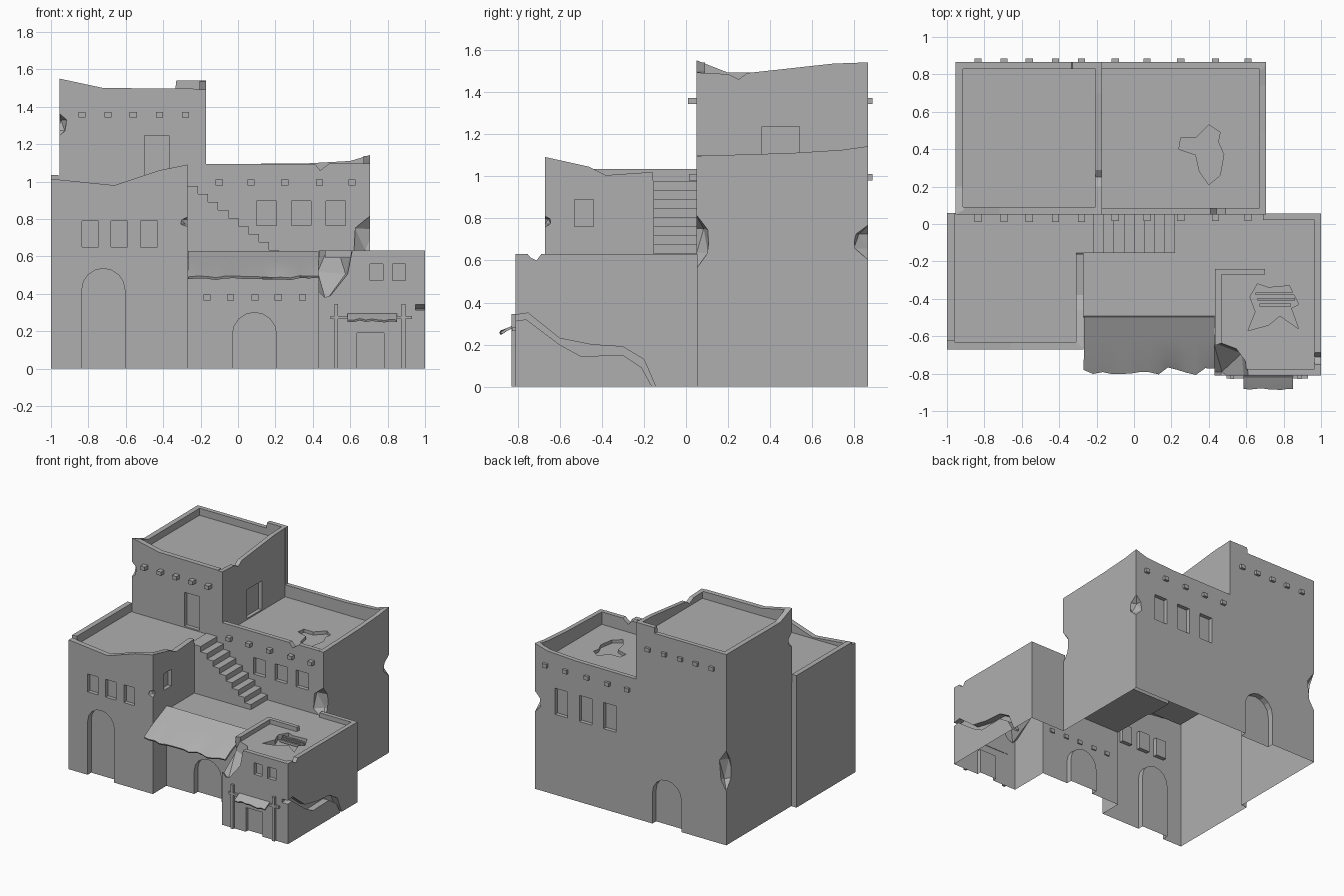
import bpy, bmesh, math, random
from mathutils import Vector

if "Cube" in bpy.data.objects:
    bpy.data.objects.remove(bpy.data.objects["Cube"])
random.seed(4)

stone = bpy.data.materials.new('grey_stone')
stone.diffuse_color = (.43, .43, .43, 1)
stone.use_nodes = True
stone.node_tree.nodes["Principled BSDF"].inputs["Base Color"].default_value = stone.diffuse_color


def finish(name, bm):
    bmesh.ops.recalc_face_normals(bm, faces=bm.faces[:])
    me = bpy.data.meshes.new(name)
    bm.to_mesh(me)
    bm.free()
    me.materials.append(stone)
    ob = bpy.data.objects.new(name, me)
    bpy.context.collection.objects.link(ob)
    return ob


def prism(name, pts, axis, lo, hi):
    """Extrude a 2D outline along an axis (x: y,z  y: x,z  z: x,y)."""
    place = {'x': lambda p, d: (d, p[0], p[1]),
             'y': lambda p, d: (p[0], d, p[1]),
             'z': lambda p, d: (p[0], p[1], d)}[axis]
    bm = bmesh.new()
    a = [bm.verts.new(place(p, lo)) for p in pts]
    b = [bm.verts.new(place(p, hi)) for p in pts]
    bm.faces.new(a)
    bm.faces.new(b[::-1])
    for i in range(len(pts)):
        j = (i + 1) % len(pts)
        bm.faces.new((a[i], b[i], b[j], a[j]))
    return finish(name, bm)


def box(name, x0, x1, y0, y1, z0, z1):
    return prism(name, [(x0, y0), (x1, y0), (x1, y1), (x0, y1)], 'z', z0, z1)


def boolean(ob, other, op='DIFFERENCE'):
    m = ob.modifiers.new('bool', 'BOOLEAN')
    m.operation, m.solver, m.object = op, 'EXACT', other
    bpy.context.view_layer.objects.active = ob
    bpy.ops.object.modifier_apply(modifier=m.name)
    bpy.data.objects.remove(other)


def trim(ob, profile, axis, lo, hi):
    """Cut away everything above a ragged parapet line."""
    pts = profile + [(profile[-1][0], 2), (profile[0][0], 2)]
    boolean(ob, prism('cutter', pts, axis, lo, hi))


def arch(cx, w, h):
    r = w / 2
    top = [(cx + r * math.cos(math.pi * i / 8), h - r + r * math.sin(math.pi * i / 8)) for i in range(9)]
    return [(cx - r, -.2), (cx + r, -.2)] + top


def rect(a0, a1, z0, z1):
    return [(a0, z0), (a1, z0), (a1, z1), (a0, z1)]


def chip(ob, co, size):
    """Break a rough bite out of a corner."""
    bm = bmesh.new()
    bmesh.ops.create_icosphere(bm, subdivisions=1, radius=1)
    for v in bm.verts:
        v.co = Vector(co) + Vector([c * s * random.uniform(.9, 1.12) for c, s in zip(v.co, size)])
    boolean(ob, finish('cutter', bm))


# Rear block: low right part and tall left tower
house = box('house_walls', -.955, .705, .05, .865, -.06, 1.6)
boolean(house, box('cutter', -.17, 1, -.1, 1, 1.15, 2))
boolean(house, box('cutter', -.172, .67, .085, .83, 1.0, 2.1))
boolean(house, box('cutter', -.915, -.205, .09, .83, 1.44, 2.1))
trim(house, [(-1, 1.56), (-.72, 1.5), (-.1, 1.495)], 'y', -.1, .095)
trim(house, [(0, 1.495), (.2, 1.485), (.25, 1.46), (.29, 1.49), (.7, 1.535), (.9, 1.542)], 'x', -.21, .3)
trim(house, [(0, 1.57), (.2, 1.492), (.9, 1.495)], 'x', -1.1, -.91)
trim(house, [(-1.1, 1.495), (-.335, 1.495), (-.33, 1.54), (0, 1.54)], 'y', .82, 1)
trim(house, [(-.171, 1.095), (.41, 1.095), (.44, 1.06), (.49, 1.098), (.8, 1.098)], 'y', -.1, .09)
trim(house, [(0, 1.095), (.5, 1.11), (.74, 1.125), (.9, 1.147)], 'x', .665, .9)
trim(house, [(-.171, 1.094), (.35, 1.096), (.6, 1.11), (.75, 1.155)], 'y', .825, 1)

# Broken corners of the rear block
for co, size in [((.705, .05, .69), (.1, .07, .13)), ((.705, .865, .69), (.06, .08, .08)),
                 ((-.955, .865, .58), (.06, .07, .17)), ((-.955, .05, 1.3), (.04, .05, .06))]:
    chip(house, co, size)

# Left wing with an uneven parapet and a gap for the stairs
wing = box('wing', -1, -.27, -.67, .06, -.07, 1.2)
boolean(wing, box('cutter', -.96, -.31, -.63, .3, .97, 2.1))
trim(wing, [(-1.1, 1.02), (-.955, 1.01), (-.66, .98), (-.42, 1.06), (-.2, 1.105)], 'y', -.8, -.625)
trim(wing, [(-.8, 1.12), (-.46, 1.045), (-.38, 1.005), (-.16, 1.02), (-.155, .975), (.2, .975)], 'x', -.315, 0)
trim(wing, [(-.8, 1.035), (.2, 1.035)], 'x', -1.1, -.955)

# Terrace and front right house share one L-shaped base
terrace = prism('terrace', [(-.5, -.5), (.43, -.5), (.43, -.81), (1, -.81), (1, .055), (-.5, .055)], 'z', -.05, .63)
boolean(terrace, prism('cutter', [
    (-.6, -.9), (.432, -.9), (.432, -.24), (.7, -.24), (.7, -.27), (.467, -.27), (.467, -.775),
    (.965, -.775), (.965, .022), (.69, .022), (.69, .2), (-.6, .2)], 'z', .595, 1))
trim(terrace, [(-.76, .64), (-.74, .615), (-.71, .6), (-.68, .64)], 'x', .96, 1.1)
boolean(house, wing, 'UNION')
boolean(house, terrace, 'UNION')

# Recessed arches, doors and windows: (outline, axis, from, to)
D = .03
recesses = [
    (arch(-.72, .23, .535), 'y', -.8, -.67 + .045),
    (arch(.088, .235, .3), 'y', -.6, -.5 + .045),
    (arch(-.44, .25, .37), 'y', .865 - .045, 1),
    (rect(.635, .78, -.2, .19), 'y', -.9, -.81 + D),
    (rect(-.5, -.37, .98, 1.245), 'y', 0, .05 + D),
    (rect(.36, .54, 1.01, 1.235), 'x', -.17 - D, -.1),
    (rect(-.53, -.44, .76, .89), 'x', -.27 - D, -.2),
]
recesses += [(rect(x, x + .09, .65, .79), 'y', -.8, -.67 + D) for x in (-.835, -.68, -.52)]
recesses += [(rect(x, x + .105, .765, .895), 'y', 0, .05 + D) for x in (.1, .285, .47)]
recesses += [(rect(x, x + .11, .63, .835), 'y', .865 - D, 1) for x in (0, .21, .42)]
recesses += [(rect(x, x + .07, .47, .56), 'y', -.9, -.81 + D) for x in (.705, .825)]
for pts, axis, lo, hi in recesses:
    boolean(house, prism('cutter', pts, axis, lo, hi))

# Broken corners of the wing and the front right house
chip(house, (-.27, -.67, .785), (.04, .03, .028))
chip(house, (.47, -.79, .61), (.16, .18, .23))

# Crack along the right wall and holes in two roofs
boolean(house, prism('cutter', [
    (-.9, .32), (-.82, .34), (-.75, .35), (-.6, .23), (-.45, .2), (-.3, .19), (-.2, .13), (-.135, -.02),
    (-.15, -.02), (-.21, .09), (-.3, .15), (-.5, .145), (-.6, .2), (-.76, .32), (-.9, .3)], 'x', .95, 1.1))
boolean(house, prism('cutter', [
    (.24, .4), (.25, .46), (.33, .46), (.4, .53), (.46, .49), (.45, .44), (.48, .37), (.46, .26),
    (.4, .21), (.35, .28), (.33, .37)], 'z', .975, 1.05))
boolean(house, prism('cutter', [
    (.62, -.39), (.66, -.32), (.72, -.34), (.83, -.33), (.88, -.43), (.84, -.45), (.88, -.56), (.78, -.49),
    (.72, -.54), (.61, -.57), (.65, -.47)], 'z', .555, .62))

# The shell is open underneath
bm = bmesh.new()
bm.from_mesh(house.data)
bmesh.ops.bisect_plane(bm, geom=bm.verts[:] + bm.edges[:] + bm.faces[:], dist=1e-5,
                       plane_co=(0, 0, 0), plane_no=(0, 0, 1), clear_inner=True)
bm.to_mesh(house.data)
bm.free()

# Staircase from terrace to wing roof
steps = [(-.28, .59), (-.28, .975), (-.215, .975)]
for i in range(1, 9):
    z = .975 - .0425 * i
    steps += [(-.215 + .0544 * (i - 1), z), (-.215 + .0544 * i, z)]
prism('stairs', steps + [(.22, .59)], 'y', -.155, .052)

# Protruding roof beam ends
high = (-.835, -.695, -.56, -.42, -.28)
low = (-.1, .07, .25, .435, .61)
for xs, z, spans in [(high, 1.357, ((.01, .06), (.855, .885))), (low, .995, ((.015, .06), (.855, .885))),
                     ((-.165, -.04, .09, .215, .345), .38, ((-.53, -.49),))]:
    for x in xs:
        for y0, y1 in spans:
            box('beam_end', x - .019, x + .019, y0, y1, z - .015, z + .015)

# Broken rafters in the roof hole
for i in range(3):
    box('rafter', .65 + .01 * i, .88 - .02 * i, -.38 - .03 * i, -.365 - .03 * i, .572, .59)


def awning(name, x0, x1, y0, z0, y1, z1, nx, ny, thick, rag):
    """Sagging cloth with a ragged outer edge."""
    bm = bmesh.new()
    rows = []
    for j in range(ny + 1):
        t = j / ny
        row = []
        for i in range(nx + 1):
            y = y0 + (y1 - y0) * t + (random.uniform(0, rag) if j == ny else 0)
            z = z0 + (z1 - z0) * t + random.uniform(-1, 1) * .006 * t ** 4
            row.append(bm.verts.new((x0 + (x1 - x0) * i / nx, y, z)))
        rows.append(row)
    for a, b in zip(rows, rows[1:]):
        for i in range(nx):
            f = bm.faces.new((a[i], b[i], b[i + 1], a[i + 1]))
            f.smooth = True
    ob = finish(name, bm)
    m = ob.modifiers.new('thickness', 'SOLIDIFY')
    m.thickness, m.offset = thick, 0
    bpy.context.view_layer.objects.active = ob
    bpy.ops.object.modifier_apply(modifier=m.name)
    ob.select_set(True)
    bpy.ops.object.shade_smooth_by_angle(angle=math.radians(30))
    ob.select_set(False)


awning('terrace_awning', -.268, .43, -.495, .622, -.805, .485, 14, 3, .014, .045)
awning('door_awning', .585, .85, -.815, .288, -.885, .256, 8, 2, .012, .01)

# Frame holding the door awning
for x in (.525, .885):
    box('awning_post', x - .01, x + .01, -.828, -.808, 0, .345)
box('awning_rail', .495, .93, -.826, -.806, .264, .282)
